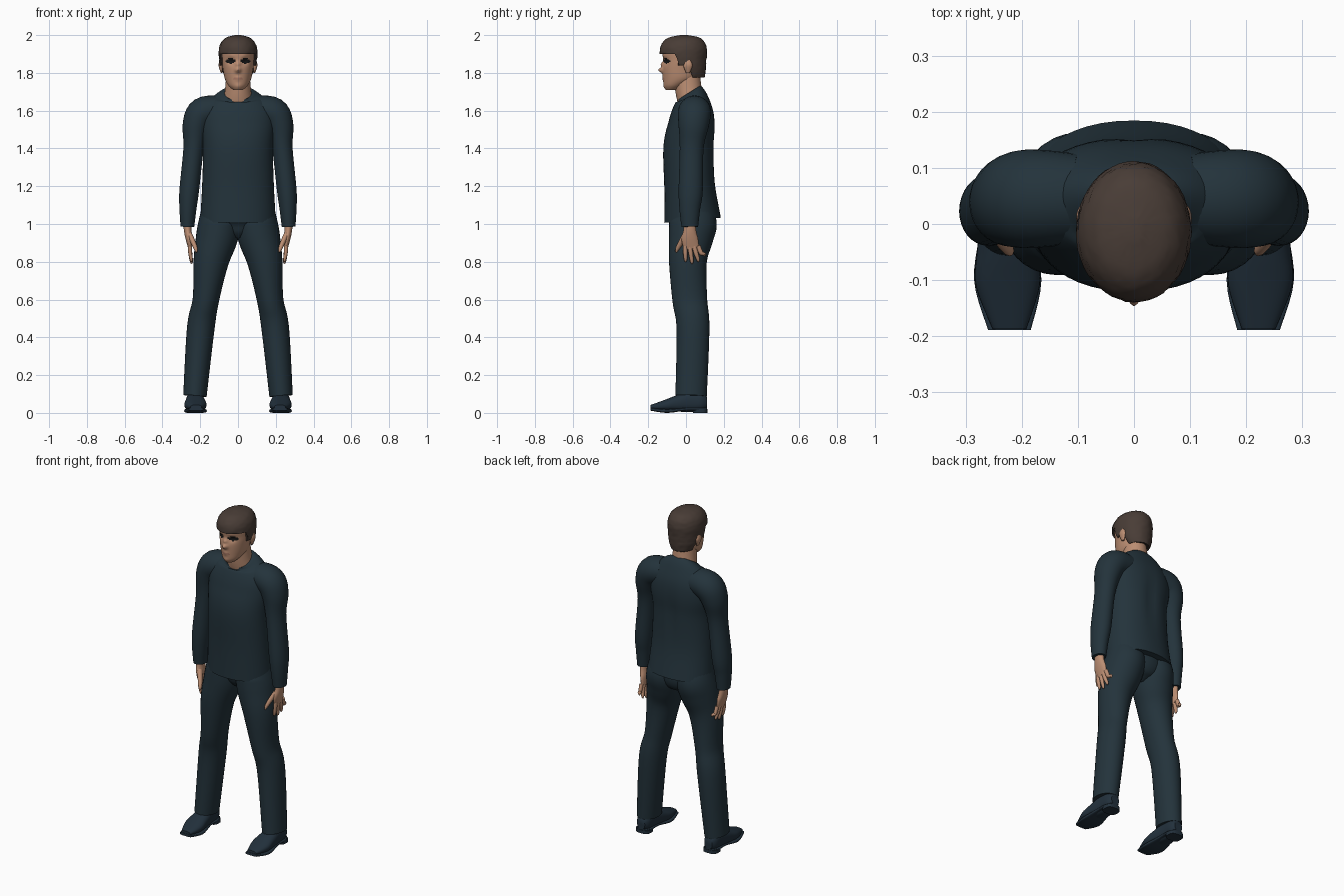
import bpy, bmesh, math, random
from mathutils import Vector

random.seed(4)
if "Cube" in bpy.data.objects:
    bpy.data.objects.remove(bpy.data.objects["Cube"])
X, Y, Z = Vector((1, 0, 0)), Vector((0, 1, 0)), Vector((0, 0, 1))


def material(name, red, green, blue):
    mat = bpy.data.materials.new(name)
    mat.use_nodes = True
    mat.diffuse_color = (red, green, blue, 1)
    shader = mat.node_tree.nodes["Principled BSDF"]
    shader.inputs["Base Color"].default_value = (red, green, blue, 1)
    shader.inputs["Roughness"].default_value = .8
    return mat


cloth = material("dark navy cloth", .017, .033, .044)
leather = material("dark navy leather", .016, .03, .045)
skin = material("skin", .5, .27, .17)
lip = material("lip", .4, .19, .13)
brown = material("brown hair", .066, .046, .037)
black = material("eye black", .008, .008, .008)


def spline(rows, steps):
    """Smooth interpolation through all section values."""
    path = []
    last = len(rows) - 1
    for i in range(last):
        before, start, end, after = (
            rows[max(0, min(last, i + offset))] for offset in (-1, 0, 1, 2))
        for step in range(steps):
            t = step / steps
            path.append([q + t * (r - p + t * (2 * p - 5 * q + 4 * r - w
                         + t * (3 * (q - r) + w - p))) / 2
                         for p, q, r, w in zip(before, start, end, after)])
    return path + [rows[last]]


def loft(name, rows, mats, side=1, ref=Y, tangent=None, power=2, segs=32,
         steps=5, shape=None, paint=None):
    """Skin elliptical sections (x, y, z, half width, half depth) along a path."""
    path = spline(rows, steps)
    points = [Vector((row[0] * side, row[1], row[2])) for row in path]
    bm = bmesh.new()
    rings = []
    for i, (centre, row) in enumerate(zip(points, path)):
        ahead, behind = points[min(i + 1, len(points) - 1)], points[max(i - 1, 0)]
        along = tangent or (ahead - behind).normalized()
        across = ref.cross(along).normalized()
        deep = along.cross(across)
        ring = []
        for k in range(segs):
            angle = math.tau * k / segs
            u, v = (math.copysign(abs(value) ** (2 / power), value)
                    for value in (math.cos(angle), math.sin(angle)))
            ring.append(bm.verts.new(centre + across * (u * row[3]) + deep * (v * row[4])))
        rings.append(ring)
    for lower, upper in zip(rings, rings[1:]):
        for k in range(segs):
            j = (k + 1) % segs
            bm.faces.new((lower[k], lower[j], upper[j], upper[k]))
    bm.faces.new(rings[0])
    bm.faces.new(rings[-1])
    if shape:
        for vert in bm.verts:
            shape(vert.co)
        bmesh.ops.dissolve_degenerate(bm, dist=.0001, edges=bm.edges)
    bmesh.ops.recalc_face_normals(bm, faces=bm.faces)
    if paint:
        for face in bm.faces:
            face.material_index = paint(face.calc_center_median())
    mesh = bpy.data.meshes.new(name)
    bm.to_mesh(mesh)
    bm.free()
    for mat in mats:
        mesh.materials.append(mat)
    mesh.shade_smooth()
    mesh.set_sharp_from_angle(angle=math.radians(50))
    bpy.context.scene.collection.objects.link(bpy.data.objects.new(name, mesh))


def central(name, rows, mats, **options):
    """Loft on the middle plane from sections (y, z, half width, half depth)."""
    loft(name, [(0, *row) for row in rows], mats, **options)


def bump(distance, spread):
    return math.exp(-(distance / spread) ** 2)


# Sweater body with a shallow spine groove
def spine_groove(co):
    if co.y > .05 and 1.1 < co.z < 1.66:
        co.y -= .01 * bump(co.x, .03) * bump(co.z - 1.4, .15)


central("sweater_body", [
    (.035, 1.02, .2, .15), (.02, 1.2, .19, .135), (.015, 1.4, .185, .135),
    (.03, 1.52, .195, .125), (.035, 1.6, .185, .11), (.03, 1.665, .14, .085),
    (.015, 1.695, .08, .07)], [cloth], power=2.2, segs=48, shape=spine_groove)

# Trouser seat
central("trouser_seat", [(.035, 1.08, .17, .11), (.035, 1, .15, .115),
                         (.025, .95, .09, .085), (.02, .92, .03, .05)], [cloth])

# Neck
central("neck", [(.03, 1.64, .085, .07), (.015, 1.7, .07, .07),
                 (0, 1.82, .06, .07)], [skin])


# Head with brow, eye sockets, nose and chin pushed in or out of the front
RELIEF = {"nose_tip": (0, 1.815, .014, .024), "nose_bridge": (0, 1.845, .012, .012),
          "socket": (.036, 1.862, .017, -.011), "brow": (.035, 1.89, .02, .005),
          "mouth": (0, 1.77, .015, .005), "chin": (0, 1.727, .017, .005)}


def face_relief(co):
    if co.y < -.04:
        co.y -= sum(push * bump(abs(co.x) - x, spread) * bump(co.z - z, spread)
                    for x, z, spread, push in RELIEF.values())


def face_paint(centre):
    across, height = abs(centre.x), centre.z
    if centre.y > -.05:
        return 0
    if math.hypot(across - .039, 2 * (height - 1.863)) < .026:
        return 1
    return 2 if across < .024 and abs(height - 1.77) < .006 else 0


central("head", [
    (-.075, 1.71, .026, .03), (-.06, 1.733, .05, .056), (-.03, 1.77, .07, .09),
    (-.023, 1.82, .08, .1), (-.013, 1.865, .087, .108), (-.012, 1.92, .088, .11),
    (-.01, 1.975, .06, .08)], [skin, black, lip],
    tangent=Z, segs=80, steps=8, shape=face_relief, paint=face_paint)


# Hair cap whose lower edge rises from nape to fringe
def hairline(co):
    co.x += random.uniform(-.0015, .0015)
    co.y += random.uniform(-.0015, .0015)
    if co.y < -.045:
        edge = 1.9
    else:
        edge = max(1.775, min(1.838, 1.88 - 3 * co.y))
    co.z = max(co.z, edge)


central("hair", [
    (.03, 1.77, .065, .068), (0, 1.82, .092, .105), (-.012, 1.87, .1, .12),
    (-.014, 1.92, .102, .125), (-.012, 1.96, .09, .112), (-.01, 1.987, .062, .08),
    (-.01, 2, .015, .02)], [brown], tangent=Z, segs=48, shape=hairline)

for side, word in ((1, "left_"), (-1, "right_")):
    def part(name, rows, mat, **options):
        loft(word + name, rows, [mat], side, **options)

    # Ear
    part("ear", [(.086, .01, 1.8, .005, .01), (.092, .01, 1.84, .011, .024),
                 (.09, .01, 1.87, .006, .012)], skin, tangent=Z, segs=16)

    # Sleeve from shoulder to cuff
    part("sleeve", [
        (.1, .045, 1.605, .075, .08), (.185, .045, 1.588, .083, .088),
        (.222, .04, 1.52, .072, .08), (.235, .03, 1.4, .054, .063),
        (.258, .025, 1.18, .052, .064), (.265, .02, 1.08, .045, .055),
        (.268, .02, .985, .036, .044)], cloth)

    # Trouser leg
    part("trouser_leg", [
        (.095, .035, 1.07, .1, .11), (.1, .037, 1, .11, .126), (.114, .025, .92, .11, .117),
        (.143, .01, .8, .093, .1), (.17, .02, .6, .07, .092), (.197, .037, .45, .073, .087),
        (.228, .027, .09, .062, .083)], cloth)

    # Shoe upper, sole and heel
    part("shoe_upper", [
        (.227, .11, .055, .026, .03), (.227, .08, .06, .042, .05),
        (.227, .02, .06, .046, .055), (.226, -.05, .05, .054, .043),
        (.225, -.11, .04, .057, .03), (.222, -.187, .03, .03, .012)],
        leather, ref=Z, tangent=-Y, power=2.4)
    part("shoe_sole", [
        (.227, .11, .02, .028, .008), (.227, .07, .02, .045, .008),
        (.227, 0, .02, .046, .008), (.225, -.1, .01, .06, .01),
        (.222, -.189, .02, .038, .008)], leather, ref=Z, tangent=-Y, power=4)
    part("shoe_heel", [(.227, .075, z, .045, .038) for z in (0, .02)],
         leather, tangent=Z, power=3)

    # Hand with four spread fingers and a thumb
    part("palm", [
        (.268, .02, 1.01, .022, .03), (.266, .02, .965, .02, .034),
        (.259, .02, .92, .018, .044), (.253, .03, .87, .01, .04)], skin, segs=20)
    for i, name in enumerate(("index", "middle", "ring", "little")):
        root, tip = .023 * i - .004, .033 * i - .002
        low = .79 + .01 * (i - 1) ** 2
        part(name + "_finger", [
            (.255, root, .885, .011, .012), (.253, (root + tip) / 2, .845, .01, .012),
            (.247, tip, low + .012, .008, .009), (.245, tip, low, .003, .004)],
            skin, segs=12)
    part("thumb", [(.256, 0, .945, .014, .018), (.238, -.025, .905, .013, .015),
                   (.224, -.045, .87, .01, .011), (.22, -.053, .85, .004, .004)],
         skin, segs=12)
